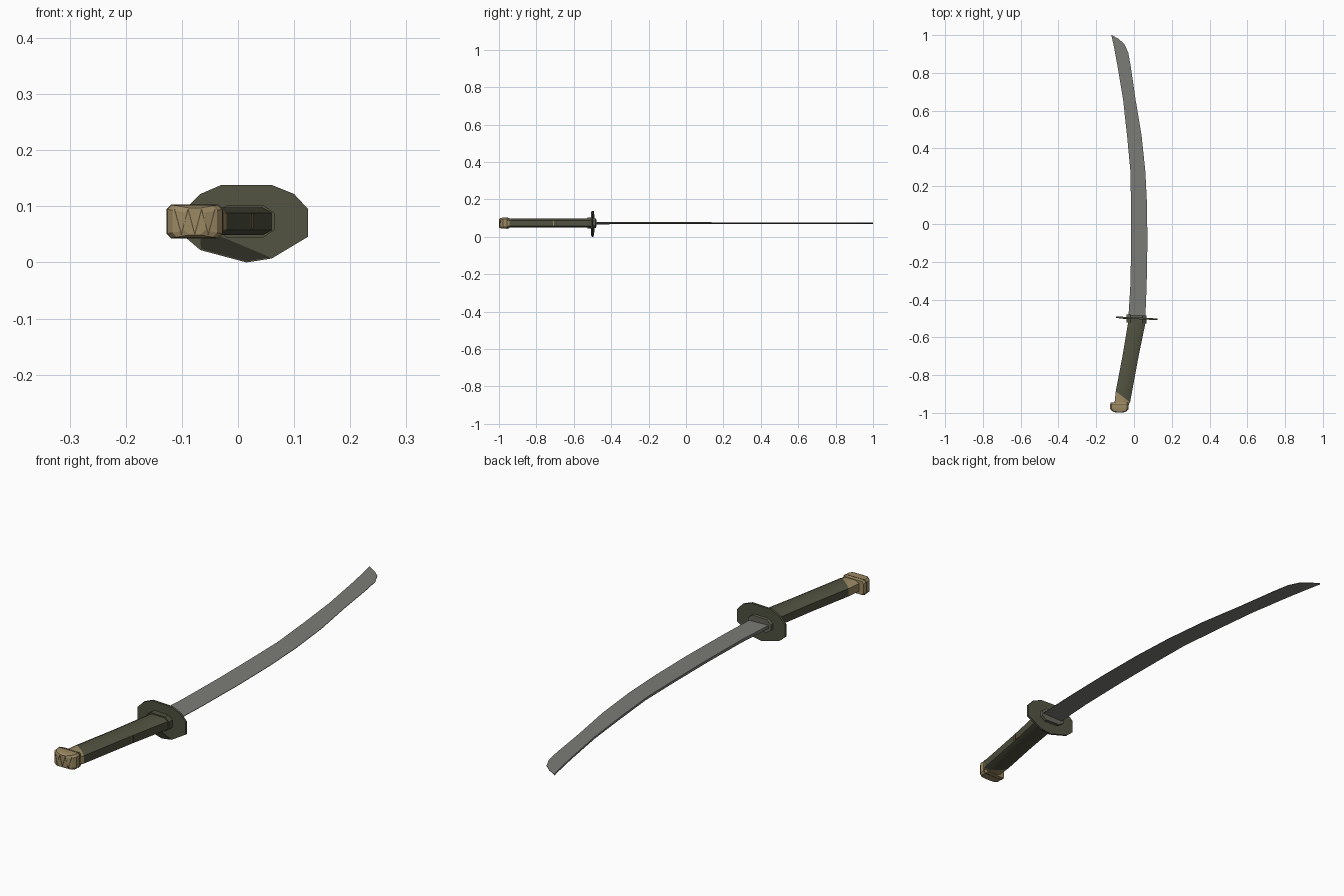
import bpy, bmesh, math
from mathutils import Vector

if "Cube" in bpy.data.objects:
    bpy.data.objects.remove(bpy.data.objects["Cube"])


def material(name, rgb):
    m = bpy.data.materials.new(name)
    m.diffuse_color = (*rgb, 1)
    m.use_nodes = True
    m.node_tree.nodes["Principled BSDF"].inputs["Base Color"].default_value = m.diffuse_color
    return m


STEEL = material("grey steel", (0.20, 0.20, 0.185))
OLIVE = material("olive green", (0.083, 0.086, 0.052))
DARK = material("dark olive", (0.028, 0.028, 0.018))
TAN = material("tan brass", (0.33, 0.25, 0.125))
BROWN = material("dark brass", (0.09, 0.07, 0.035))
PALE = material("pale olive", (0.13, 0.13, 0.10))


def loft(name, rings, mats, rule=None, smooth=0):
    """Skin a list of equal-length rings and cap both ends."""
    bm = bmesh.new()
    vs = [[bm.verts.new(p) for p in r] for r in rings]
    n = len(vs[0])
    for a, b in zip(vs, vs[1:]):
        for i in range(n):
            bm.faces.new((a[i], a[(i + 1) % n], b[(i + 1) % n], b[i]))
    bm.faces.new(vs[0])
    bm.faces.new(vs[-1])
    bmesh.ops.recalc_face_normals(bm, faces=bm.faces)
    if rule:
        for f in bm.faces:
            f.material_index = rule(f)
    me = bpy.data.meshes.new(name)
    bm.to_mesh(me)
    bm.free()
    for m in mats:
        me.materials.append(m)
    ob = bpy.data.objects.new(name, me)
    bpy.context.collection.objects.link(ob)
    if smooth:
        bpy.ops.object.select_all(action='DESELECT')
        ob.select_set(True)
        bpy.context.view_layer.objects.active = ob
        bpy.ops.object.shade_smooth_by_angle(angle=math.radians(smooth))
    return ob


ZC = 0.073  # height of the sword's axis


def octagon(x, y, w, h, cx, cz, tilt=0.0):
    """Chamfered rectangle across the sword; tilt leans it around z."""
    pts = [(w - cx, h), (w, h - cz), (w, cz - h), (w - cx, -h),
           (cx - w, -h), (-w, cz - h), (-w, h - cz), (cx - w, h)]
    return [(x + a, y + a * tilt, ZC + b) for a, b in pts]


# Blade: thick back on -x, thin cutting edge on +x (y, back x, edge x)
blade = [(-0.50, -0.030, 0.060), (-0.32, -0.019, 0.067), (-0.10, -0.015, 0.071),
         (0.10, -0.016, 0.069), (0.28, -0.019, 0.060), (0.47, -0.037, 0.040),
         (0.66, -0.058, 0.008), (0.84, -0.088, -0.018), (0.91, -0.101, -0.031),
         (0.955, -0.110, -0.053), (0.98, -0.115, -0.082), (1.0, -0.120, -0.117)]
rings = []
for y, a, b in blade:
    t = 0.006 * (1 - 0.45 * (y + 0.5) / 1.5)
    rings.append([(a, y, ZC - t), (b, y, ZC - 0.001), (b, y, ZC + 0.001), (a, y, ZC + t)])
loft("blade", rings, [STEEL])

# Guard: thin irregular many-sided plate, slightly turned
outline = [(-0.030, 0.138), (0.060, 0.138), (0.100, 0.122), (0.125, 0.095),
           (0.125, 0.046), (0.060, 0.007), (0.015, 0.0), (-0.067, 0.022),
           (-0.094, 0.045), (-0.094, 0.095), (-0.067, 0.122)]
loft("guard", [[(x, y - 0.05 * x, z) for x, z in outline] for y in (-0.503, -0.494)], [OLIVE])

# Dark worn patch low on the front of the guard
patch = [(-0.067, 0.042), (-0.030, 0.046), (0.058, 0.009), (0.015, 0.002), (-0.066, 0.024)]
loft("guard_patch", [[(x, y - 0.05 * x, z) for x, z in patch] for y in (-0.5045, -0.502)], [DARK])

# Collars either side of the guard
loft("rear_collar", [octagon(0.013, y, 0.052, 0.029, 0.02, 0.014, -0.05) for y in (-0.525, -0.50)], [OLIVE])
loft("blade_collar", [octagon(0.013, y, 0.052, 0.026, 0.02, 0.014, -0.05) for y in (-0.498, -0.482)], [PALE])


# Handle: tapered chamfered grip leaning to -x
def axis(y):
    return 0.0165 + (y + 0.513) * 0.187


def width(y):
    return 0.0465 + (y + 0.513) * 0.021


def grip(y, tilt=0.0, grow=0.0):
    return octagon(axis(y), y, width(y) + grow, 0.0245 + grow, 0.017, 0.009, tilt)


loft("handle", [grip(-0.51), grip(-0.70), grip(-0.915, -0.75)], [OLIVE], smooth=35)

# Tan end of the grip with a slanting border
loft("handle_end_wrap", [grip(-0.915, -0.75), grip(-0.96)], [TAN], smooth=35)

# Pommel cap, rounded at the end
cap = [(-0.945, 0.046, 0.027), (-0.955, 0.049, 0.0295), (-0.978, 0.049, 0.0295),
       (-0.990, 0.040, 0.028), (-0.998, 0.018, 0.024)]
loft("pommel", [octagon(-0.077, y, w, h, 0.008, 0.008) for y, w, h in cap], [TAN])
loft("pommel_band", [octagon(-0.077, y, 0.0502, 0.0302, 0.008, 0.008) for y in (-0.955, -0.959)], [BROWN])

# Dark zigzag lines across the pommel's end
for k in range(6):
    x0, x1 = -0.113 + k * 0.012, -0.101 + k * 0.012
    z0, z1 = (0.05, 0.095) if k % 2 else (0.095, 0.05)

    def end(x):
        d = abs(x + 0.077)
        return -0.999 if d < 0.018 else -0.999 + (d - 0.018) * 0.364

    ring = [(x0 - 0.001, z0), (x0 + 0.001, z0), (x1 + 0.001, z1), (x1 - 0.001, z1)]
    loft(f"pommel_line_{k}", [[(x, end(x) + dy, z) for x, z in ring] for dy in (0, 0.006)], [BROWN])

# Small ornament strips on the +x side of the handle
for k, y in enumerate((-0.694, -0.708)):
    s = axis(y) + width(y)
    ring = [(y - 0.003, 0.060), (y + 0.003, 0.060), (y + 0.003, 0.087), (y - 0.003, 0.087)]
    loft(f"grip_ornament_{k}", [[(s + dx, yy, z) for yy, z in ring] for dx in (-0.003, 0.002)], [TAN if k else BROWN])
